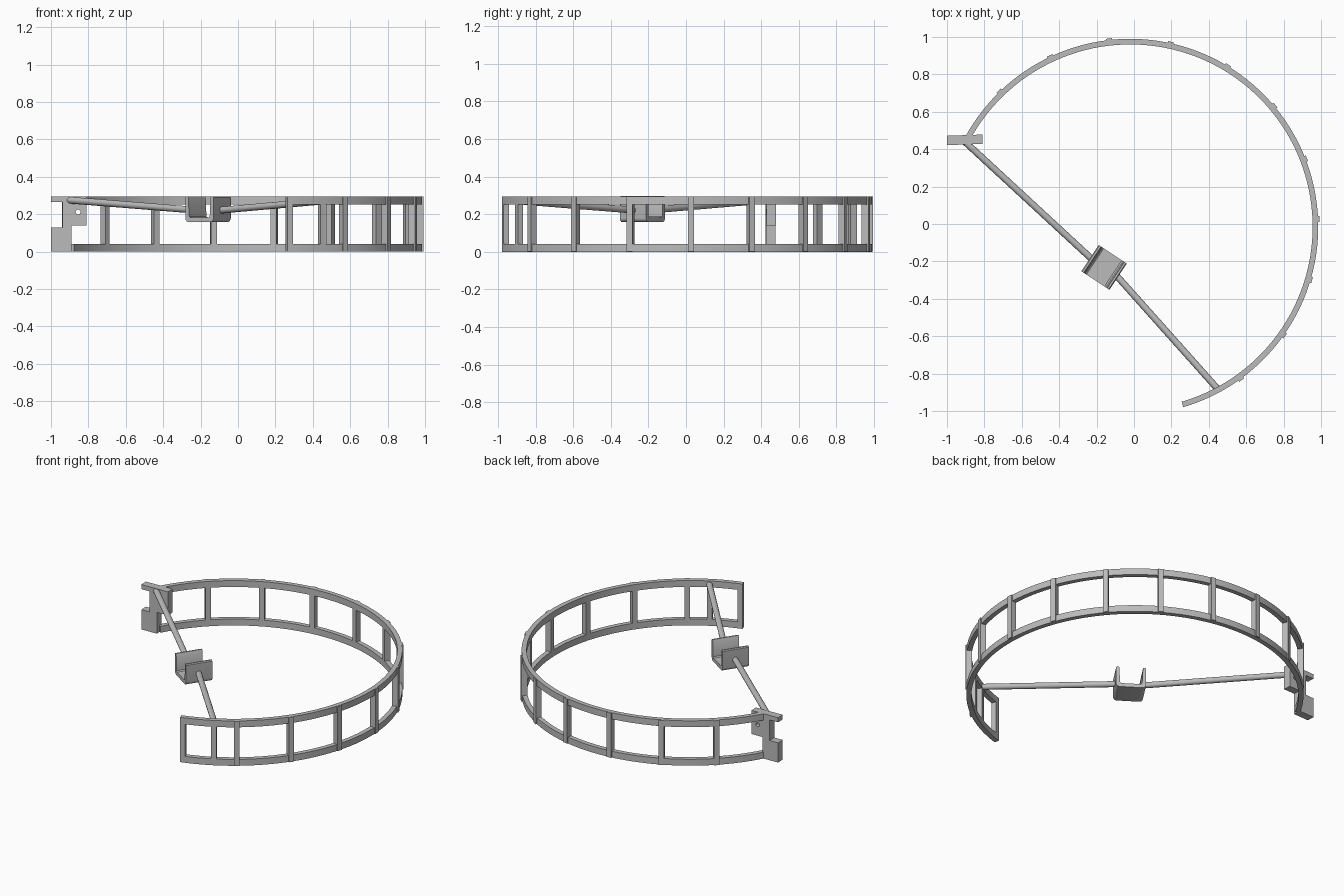
import bpy, bmesh, math
from mathutils import Vector, Matrix

cube = bpy.data.objects.get("Cube")
if cube:
    bpy.data.objects.remove(cube, do_unlink=True)

grey = bpy.data.materials.new("plain grey")
grey.use_nodes = True
grey.diffuse_color = (0.5, 0.5, 0.5, 1)
grey.node_tree.nodes["Principled BSDF"].inputs["Base Color"].default_value = grey.diffuse_color

CENTRE = Vector((-0.02, -0.015, 0))
R_IN, R_OUT = 0.975, 1.005
START, END = -73.6, 151.6
HEIGHT = 0.295


def finish(name, bm, matrix=Matrix(), smooth=False):
    bmesh.ops.recalc_face_normals(bm, faces=bm.faces)
    mesh = bpy.data.meshes.new(name)
    bm.to_mesh(mesh)
    bm.free()
    mesh.materials.append(grey)
    obj = bpy.data.objects.new(name, mesh)
    bpy.context.collection.objects.link(obj)
    obj.matrix_world = matrix
    if smooth:
        bpy.ops.object.select_all(action='DESELECT')
        obj.select_set(True)
        bpy.context.view_layer.objects.active = obj
        bpy.ops.object.shade_smooth_by_angle(angle=math.radians(35))
    return obj


def rail(name, z0, z1, steps=90):
    """Sweep a rectangular section along the arc."""
    bm = bmesh.new()
    rings = []
    for i in range(steps + 1):
        a = math.radians(START + (END - START) * i / steps)
        d = Vector((math.cos(a), math.sin(a), 0))
        section = [(R_IN, z0), (R_OUT, z0), (R_OUT, z1), (R_IN, z1)]
        rings.append([bm.verts.new(CENTRE + d * r + Vector((0, 0, z))) for r, z in section])
    for a, b in zip(rings, rings[1:]):
        for k in range(4):
            n = (k + 1) % 4
            bm.faces.new((a[k], a[n], b[n], b[k]))
    bm.faces.new(rings[0])
    bm.faces.new(rings[-1])
    finish(name, bm, smooth=True)


def post(name, degrees, outer):
    """Upright bar between the rails."""
    bm = bmesh.new()
    bmesh.ops.create_cube(bm, size=1)
    mid = (R_IN + outer) / 2
    scale = Matrix.Diagonal((outer - R_IN, 0.032, HEIGHT - 0.002, 1))
    place = (Matrix.Translation(CENTRE) @ Matrix.Rotation(math.radians(degrees), 4, 'Z')
             @ Matrix.Translation((mid, 0, HEIGHT / 2)))
    bm.transform(scale)
    finish(name, bm, place)


def extrude_profile(name, points, depth, matrix, smooth=False):
    """Profile in x and z, extruded evenly along y."""
    bm = bmesh.new()
    face = bm.faces.new([bm.verts.new((x, -depth / 2, z)) for x, z in points])
    new = bmesh.ops.extrude_face_region(bm, geom=[face])["geom"]
    bmesh.ops.translate(bm, vec=(0, depth, 0),
                        verts=[v for v in new if isinstance(v, bmesh.types.BMVert)])
    return finish(name, bm, matrix, smooth)


def rod(name, start, end, radius=0.018):
    start, end = Vector(start), Vector(end)
    axis = end - start
    bm = bmesh.new()
    bmesh.ops.create_cone(bm, cap_ends=True, segments=24, radius1=radius,
                          radius2=radius, depth=axis.length)
    turn = axis.to_track_quat('Z', 'Y').to_matrix().to_4x4()
    return finish(name, bm, Matrix.Translation((start + end) / 2) @ turn, True)


# Curved ladder frame
rail("lower_rail", 0, 0.042)
rail("upper_rail", 0.253, HEIGHT)
for i in range(11):
    post(f"post_{i + 1}", -54 + 18.8 * i, R_OUT + 0.008)
post("end_post", START + 0.9, R_OUT)
post("rod_post", -61.8, R_OUT)

# Stepped end bracket with a through hole
outline = [(-0.095, 0), (0.015, 0), (0.015, 0.14), (0.095, 0.14), (0.095, HEIGHT),
           (-0.095, HEIGHT), (-0.095, 0.265), (-0.035, 0.265), (-0.035, 0.13), (-0.095, 0.13)]
seat = Matrix.Translation((-0.905, 0.45, 0)) @ Matrix.Rotation(math.radians(2), 4, 'Z')
bracket = extrude_profile("end_bracket", outline, 0.05, seat)
hole = rod("hole_cutter", (-0.855, 0.35, 0.212), (-0.855, 0.55, 0.212), 0.013)
hole.hide_render = True
hole.hide_set(True)
cut = bracket.modifiers.new("hole", 'BOOLEAN')
cut.operation = 'DIFFERENCE'
cut.solver = 'EXACT'
cut.object = hole

# Open clip: rounded channel with two tapered walls
half, base, top, corner = 0.09, 0.158, 0.296, 0.022
side = [(half - corner + corner * math.sin(t), base + corner - corner * math.cos(t))
        for t in (math.radians(15 * k) for k in range(7))]
side += [(half, top - 0.006), (half - 0.005, top), (half - 0.015, top),
         (half - 0.019, top - 0.006), (half - 0.024, base + 0.03), (half - 0.032, base + 0.024)]
profile = side + [(-x, z) for x, z in reversed(side)]
clip_place = Matrix.Translation((-0.16, -0.232, 0)) @ Matrix.Rotation(math.radians(-33.5), 4, 'Z')
clip = extrude_profile("clip", profile, 0.168, clip_place, True)

# Straight rods joining the clip to the frame
rod("right_rod", (-0.91, 0.445, 0.276), (-0.228, -0.185, 0.222))
rod("left_rod", (-0.09, -0.28, 0.222), (0.45, -0.885, 0.27))
